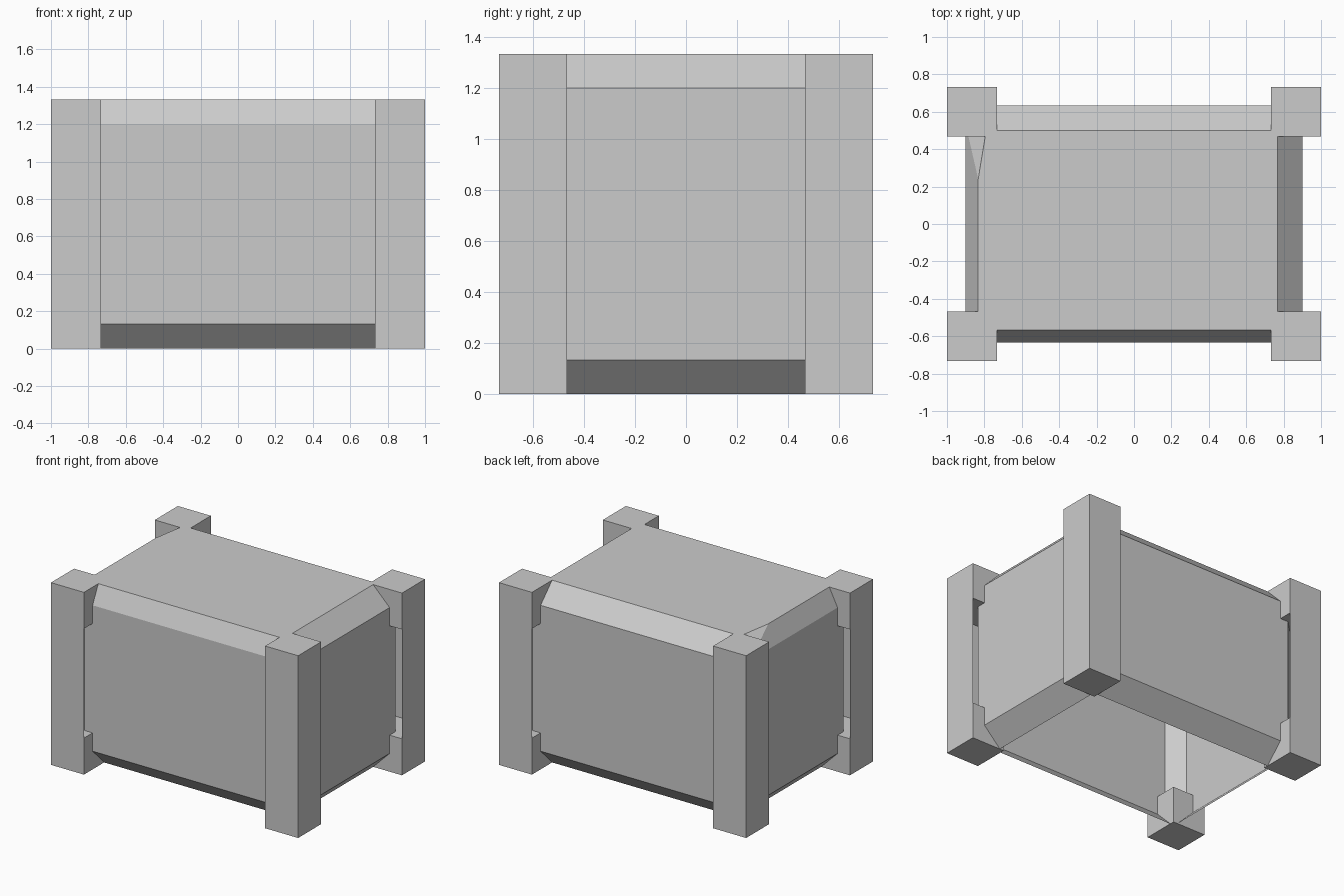
import bpy, bmesh

if "Cube" in bpy.data.objects:
    bpy.data.objects.remove(bpy.data.objects["Cube"])

def finish(bm, name):
    bmesh.ops.recalc_face_normals(bm, faces=bm.faces[:])
    me = bpy.data.meshes.new(name)
    bm.to_mesh(me)
    bm.free()
    ob = bpy.data.objects.new(name, me)
    bpy.context.collection.objects.link(ob)
    return ob

def ring(x0, x1, y0, y1, c):
    # rectangle with clipped corners, counter-clockwise
    return [(x0 + c, y0), (x1 - c, y0), (x1, y0 + c), (x1, y1 - c),
            (x1 - c, y1), (x0 + c, y1), (x0, y1 - c), (x0, y0 + c)]

H = 1.333

# crate body: a thin shell, open underneath, sloping in at top and bottom
wide = ring(-.9, .9, -.633, .633, .1)
foot = ring(-.767, .767, -.5, .5, .02)
top = ring(-.833, .767, -.567, .5, .02)
top[5], top[6] = (-.79, .5), (-.833, .24)   # skewed back-left corner of the lid
bm = bmesh.new()
loops = [[bm.verts.new((x, y, z)) for x, y in pts]
         for pts, z in ((foot, 0), (wide, .133), (wide, 1.2), (top, H))]
for a, b in zip(loops, loops[1:]):
    for i in range(8):
        j = (i + 1) % 8
        bm.faces.new((a[i], a[j], b[j], b[i]))
bm.faces.new(loops[-1])
finish(bm, "crate_body")

# corner posts: solid block at each end, open angle strip between them
def block(name, sx, sy, z0, z1, open_inside=False):
    bm = bmesh.new()
    bmesh.ops.create_cube(bm, size=1)
    cx, cy = sx * .8667, sy * .6
    for v in bm.verts:
        v.co = (cx + v.co.x * .2667, cy + v.co.y * .2667,
                (z0 + z1) / 2 + v.co.z * (z1 - z0))
    if open_inside:
        drop = []
        for f in bm.faces:
            d = f.calc_center_median()
            outer = (d.x - cx) * sx > .1 or (d.y - cy) * sy > .1
            if not outer:
                drop.append(f)
        bmesh.ops.delete(bm, geom=drop, context='FACES')
    finish(bm, name)

for sx, xn in ((-1, "left"), (1, "right")):
    for sy, yn in ((-1, "front"), (1, "back")):
        tag = f"{yn}_{xn}"
        block(f"lower_corner_{tag}", sx, sy, 0, .267)
        block(f"upper_corner_{tag}", sx, sy, 1.067, H)
        block(f"post_strip_{tag}", sx, sy, .267, 1.067, True)
